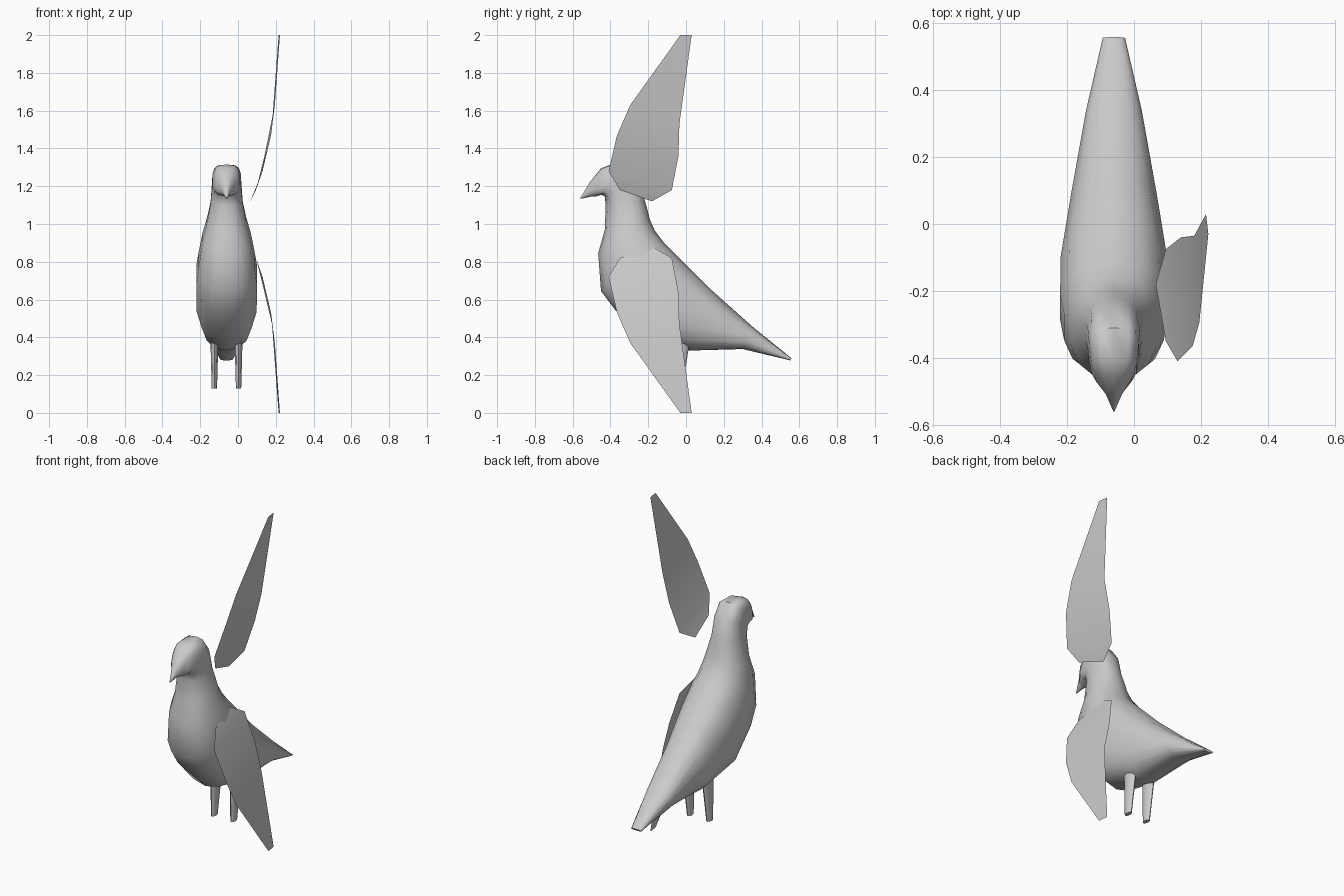
import bpy, bmesh, math
from mathutils import Vector

if "Cube" in bpy.data.objects:
    bpy.data.objects.remove(bpy.data.objects["Cube"])

CX = -0.06   # body centreline
SEG = 14

grey = bpy.data.materials.new("plain grey")
grey.diffuse_color = (0.6, 0.6, 0.6, 1)
grey.use_nodes = True
grey.node_tree.nodes["Principled BSDF"].inputs["Base Color"].default_value = grey.diffuse_color


def finish(name, bm, angle=None, recalc=True):
    if recalc:
        bmesh.ops.recalc_face_normals(bm, faces=bm.faces)
    me = bpy.data.meshes.new(name)
    bm.to_mesh(me)
    bm.free()
    me.materials.append(grey)
    ob = bpy.data.objects.new(name, me)
    bpy.context.collection.objects.link(ob)
    if angle:
        bpy.ops.object.select_all(action='DESELECT')
        ob.select_set(True)
        bpy.context.view_layer.objects.active = ob
        bpy.ops.object.shade_smooth_by_angle(angle=math.radians(angle))
    return ob


def loft(bm, rings):
    rows = [[bm.verts.new(p) for p in r] for r in rings]
    for a, b in zip(rows, rows[1:]):
        for i in range(len(a)):
            j = (i + 1) % len(a)
            bm.faces.new((a[i], a[j], b[j], b[i]))
    bm.faces.new(rows[0])
    bm.faces.new(rows[-1])


def power(v, e):
    return math.copysign(abs(v) ** e, v)


# Body: back (y, z), front (y, z), half width, squareness, from tail to beak
sections = [
    (.558, .290, .552, .278, .034, .8),
    (.36, .45, .30, .338, .085, .8),
    (.135, .65, .02, .33, .13, .85),
    (-.03, .815, -.22, .385, .162, .8),
    (-.12, .905, -.375, .545, .164, .8),
    (-.165, .965, -.45, .645, .152, .85),
    (-.19, 1.02, -.465, .845, .13, .9),
    (-.205, 1.08, -.43, .97, .105, .9),
    (-.22, 1.13, -.425, 1.10, .087, .9),
    (-.25, 1.24, -.43, 1.145, .08, .75),
    (-.31, 1.315, -.445, 1.155, .076, .6),
    (-.40, 1.315, -.465, 1.15, .068, .6),
    (-.45, 1.295, -.48, 1.145, .055, .8),
    (-.51, 1.22, -.505, 1.145, .025, 1),
    (-.56, 1.137, -.558, 1.133, .002, 1),
]
rings = []
for by, bz, fy, fz, w, e in sections:
    ring = []
    for i in range(SEG):
        a = 2 * math.pi * i / SEG
        t = .5 - .5 * power(math.cos(a), e)
        ring.append((CX + w * power(math.sin(a), e),
                     by + (fy - by) * t, bz + (fz - bz) * t))
    rings.append(ring)
bm = bmesh.new()
loft(bm, rings)
finish("body", bm, 50)

# Legs: short tapered pegs, deeper than they are wide
for name, x in (("left_leg", -.125), ("right_leg", .003)):
    bm = bmesh.new()
    loft(bm, [[(x + rx * math.cos(k * math.pi / 4), y + ry * math.sin(k * math.pi / 4), z)
               for k in range(8)]
              for z, y, rx, ry in ((.42, -.025, .022, .052), (.13, -.045, .014, .025))])
    finish(name, bm, 40)

# Wings: thin curved sheets, (leading edge, trailing edge) pairs from tip to root
pairs = [
    ((.222, -.03, 2), (.215, .03, 2)),
    ((.195, -.295, 1.63), (.18, -.035, 1.53)),
    ((.175, -.365, 1.47), (.14, -.04, 1.36)),
    ((.13, -.41, 1.28), (.095, -.075, 1.18)),
    ((.095, -.35, 1.18), (.065, -.18, 1.12)),
]
for name, flip in (("upper_wing", False), ("lower_wing", True)):
    bm = bmesh.new()
    rows = [[bm.verts.new((x, y, 2 - z if flip else z)) for x, y, z in p] for p in pairs]
    for a, b in zip(rows, rows[1:]):
        quad = (a[0], b[0], b[1], a[1])
        bm.faces.new(quad[::-1] if flip else quad)
    finish(name, bm, 40, recalc=False)
